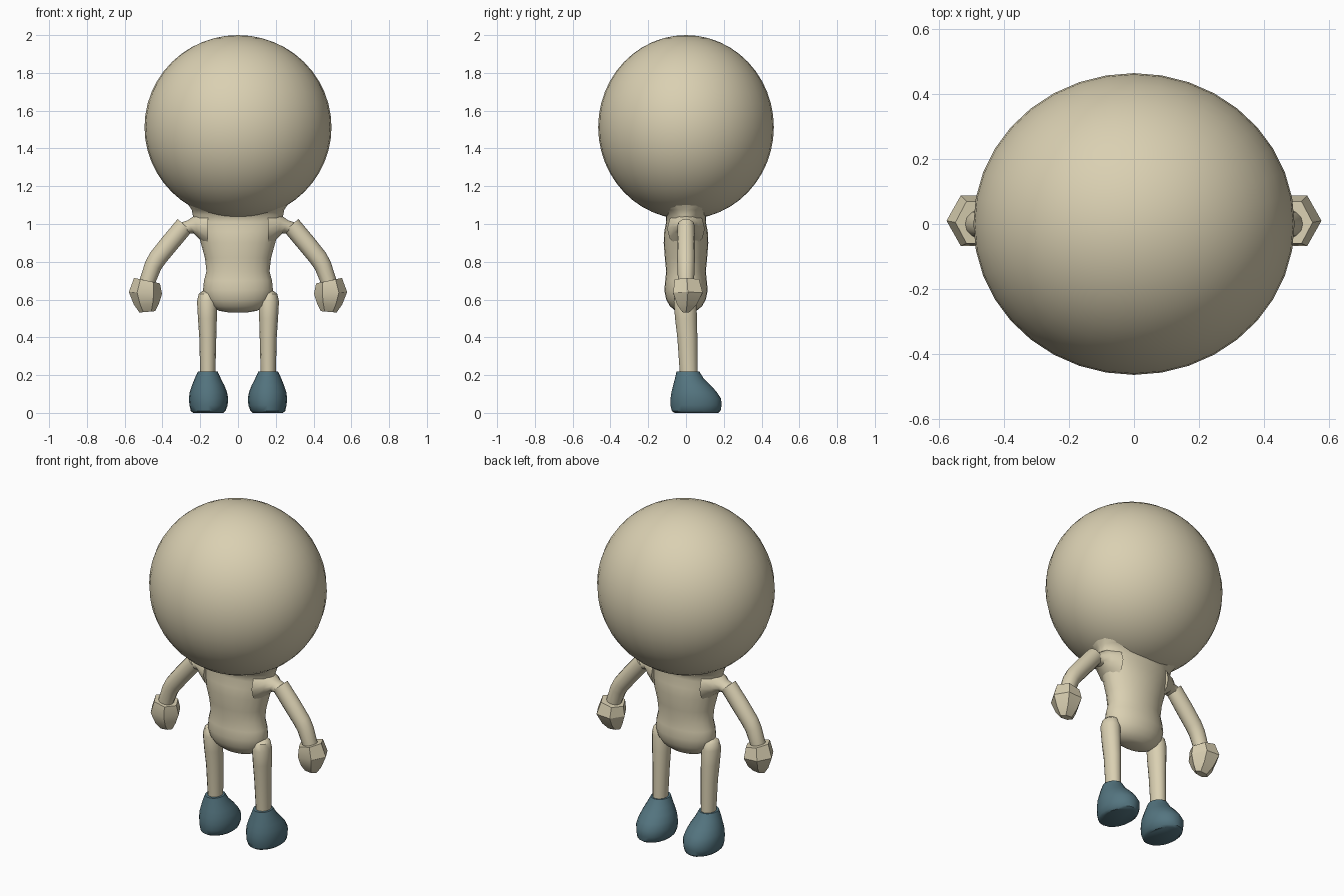
import bpy, bmesh, math


def material(name, rgb):
    m = bpy.data.materials.new(name)
    m.diffuse_color = (*rgb, 1)
    return m


skin = material("warm beige", (0.70, 0.63, 0.445))
teal = material("slate teal", (0.089, 0.178, 0.216))


def finish(bm, name, mat, angle):
    bmesh.ops.recalc_face_normals(bm, faces=bm.faces)
    me = bpy.data.meshes.new(name)
    bm.to_mesh(me)
    bm.free()
    me.materials.append(mat)
    ob = bpy.data.objects.new(name, me)
    bpy.context.collection.objects.link(ob)
    bpy.ops.object.select_all(action='DESELECT')
    ob.select_set(True)
    bpy.context.view_layer.objects.active = ob
    bpy.ops.object.shade_smooth_by_angle(angle=math.radians(angle))
    return ob


def loft(name, rings, mat, sides=16, side=1, angle=40):
    """Skin elliptical rings: (x, y, z, radius x, radius y, tilt in degrees)."""
    bm = bmesh.new()
    loops = []
    for x, y, z, rx, ry, tilt in rings:
        t = math.radians(tilt)
        loop = []
        for i in range(sides):
            a = 2 * math.pi * i / sides
            u, v = rx * math.cos(a), ry * math.sin(a)
            loop.append(bm.verts.new((side * (x + u * math.cos(t)), y + v,
                                      z + u * math.sin(t))))
        loops.append(loop)
    for a, b in zip(loops, loops[1:]):
        for i in range(sides):
            j = (i + 1) % sides
            bm.faces.new((a[i], a[j], b[j], b[i]))
    bm.faces.new(loops[0])
    bm.faces.new(loops[-1])
    return finish(bm, name, mat, angle)


# Head: large, slightly flattened ball
bm = bmesh.new()
bmesh.ops.create_uvsphere(bm, u_segments=36, v_segments=24, radius=1)
for v in bm.verts:
    v.co = (v.co.x * 0.495, v.co.y * 0.465, 1.513 + v.co.z * 0.487)
finish(bm, "head", skin, 40)

# Torso: rounded hips, narrow waist, flared neck
torso = [(0.532, 0.05, 0.03), (0.54, 0.10, 0.055), (0.565, 0.145, 0.085),
         (0.60, 0.17, 0.105), (0.65, 0.185, 0.115), (0.70, 0.18, 0.11),
         (0.75, 0.167, 0.105), (0.82, 0.175, 0.112), (0.90, 0.197, 0.118),
         (0.96, 0.215, 0.115), (1.01, 0.232, 0.105), (1.05, 0.24, 0.108),
         (1.075, 0.245, 0.14), (1.10, 0.262, 0.20), (1.13, 0.275, 0.24)]
loft("torso", [(0, 0, z, rx, ry, 0) for z, rx, ry in torso], skin, 24, angle=60)

for side, label in ((1, "right"), (-1, "left")):
    # Shoulder stub joining torso and arm
    loft(label + "_shoulder",
         [(0.16, 0, 0.975, 0.10, 0.10, 90), (0.22, 0, 0.985, 0.06, 0.07, 80),
          (0.25, 0, 0.985, 0.038, 0.045, 65), (0.30, 0, 0.975, 0.035, 0.04, 45)],
         skin, 12, side)

    # Arm: bent tube with a flat upper end
    loft(label + "_arm",
         [(0.282, 0, 0.993, 0.05, 0.045, 42), (0.36, 0, 0.90, 0.05, 0.048, 40),
          (0.425, 0, 0.82, 0.049, 0.047, 34), (0.449, 0, 0.78, 0.046, 0.046, 25),
          (0.482, 0, 0.69, 0.042, 0.042, 15), (0.487, 0, 0.65, 0.04, 0.04, 12)],
         skin, 12, side)

    # Fist: chunky faceted block
    loft(label + "_hand",
         [(0.482, 0.005, 0.70, 0.07, 0.075, 12), (0.49, 0.01, 0.635, 0.088, 0.09, 3),
          (0.485, 0.005, 0.575, 0.066, 0.06, -2), (0.48, 0.0, 0.535, 0.042, 0.022, -5)],
         skin, 6, side, 30)

    # Leg: tapered tube with a rounded hip
    loft(label + "_leg",
         [(0.16, 0, 0.645, 0.028, 0.03, 0), (0.162, -0.003, 0.63, 0.046, 0.05, 0),
          (0.163, -0.005, 0.59, 0.054, 0.06, 0), (0.162, 0, 0.50, 0.05, 0.058, 0),
          (0.16, 0.007, 0.40, 0.045, 0.053, 0), (0.16, 0.015, 0.20, 0.04, 0.047, 0)],
         skin, 12, side)

    # Shoe: rounded boot with a long toe and flat sole
    loft(label + "_shoe",
         [(0.158, 0.055, 0.0, 0.08, 0.115, 0), (0.158, 0.054, 0.01, 0.092, 0.129, 0),
          (0.156, 0.053, 0.04, 0.101, 0.135, 0), (0.156, 0.052, 0.075, 0.104, 0.134, 0),
          (0.157, 0.043, 0.11, 0.099, 0.12, 0), (0.158, 0.032, 0.145, 0.086, 0.10, 0),
          (0.16, 0.018, 0.18, 0.07, 0.077, 0), (0.16, 0.01, 0.22, 0.052, 0.06, 0)],
         teal, 20, side)
